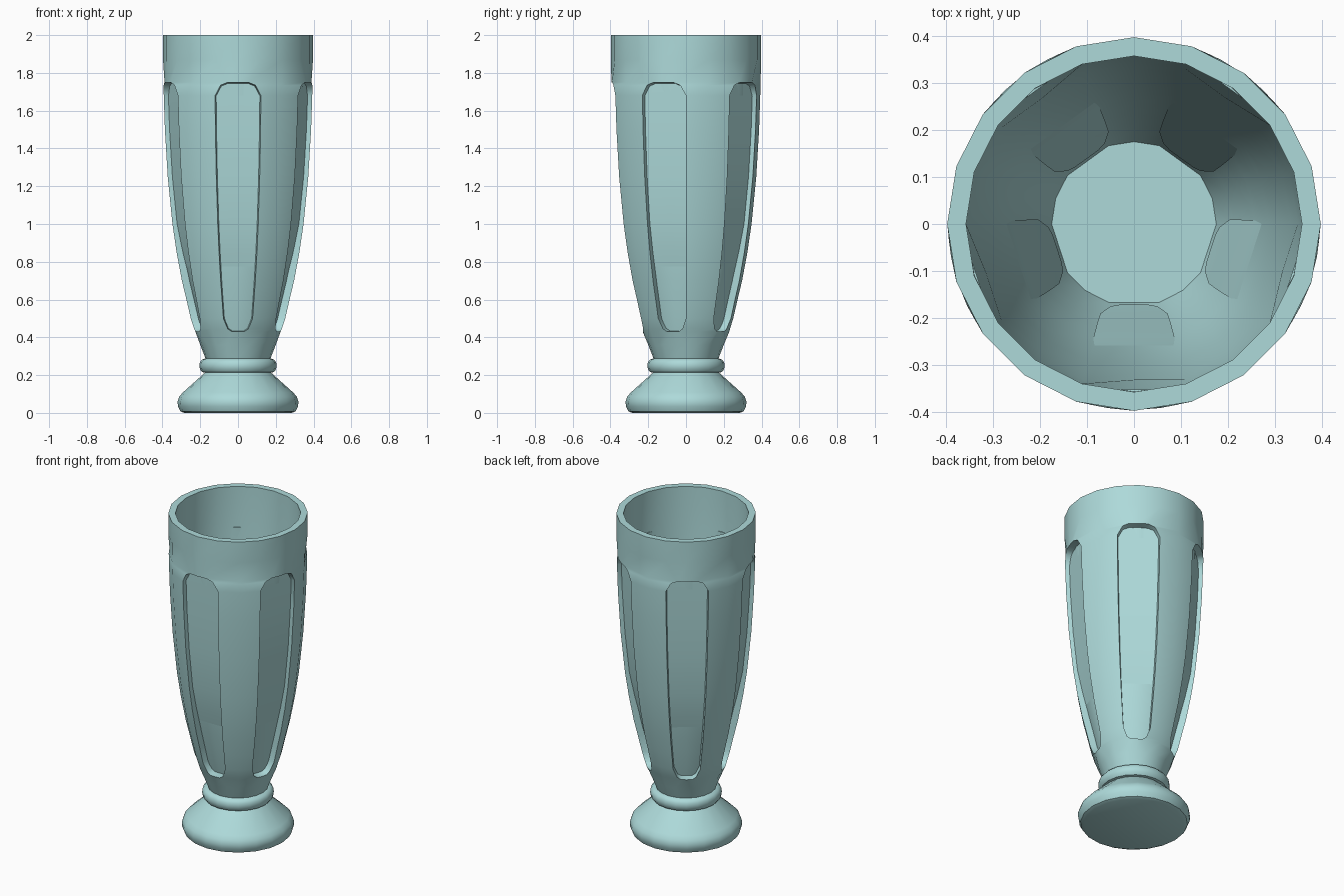
import bpy, bmesh, math
from mathutils import Vector

if "Cube" in bpy.data.objects:
    bpy.data.objects.remove(bpy.data.objects["Cube"])

SIDES = 20          # four columns per flute repeat, five flutes
C18 = math.cos(math.radians(18))

# Profiles as (radius, height)
foot = [(.285, 0), (.305, .008), (.318, .035), (.32, .06), (.312, .085), (.292, .108),
        (.175, .213), (.19, .216), (.202, .232), (.204, .25), (.202, .268), (.19, .283), (.172, .288)]
wall = [(.2, .36), (.229, .43), (.233, .445), (.25, .50), (.273, .6), (.297, .7), (.325, .85),
        (.347, 1.0), (.372, 1.25), (.387, 1.5), (.393, 1.68), (.395, 1.735), (.395, 1.75),
        (.397, 1.87), (.397, 2)]
inner = [(.357, 2), (.357, 1.75), (.348, 1.5), (.333, 1.25), (.307, 1.0), (.286, .85),
         (.257, .7), (.233, .6), (.21, .5), (.175, .38)]

# Half-width in degrees of the rounded flute ends
flute_half = {.43: 8, .445: 13.5, 1.735: 13.5, 1.75: 8}


def radius_at(z):
    for (r0, z0), (r1, z1) in zip(wall, wall[1:]):
        if z <= z1:
            return r0 + (r1 - r0) * (z - z0) / (z1 - z0)
    return wall[-1][0]


def add_ring(bm, r, z, half=18, flat=False):
    ring = []
    for i in range(SIDES):
        k = i % 4
        a = 18 * i
        if k == 1:
            a += half - 18
        elif k == 3:
            a -= half - 18
        rr = r * C18 if flat and k == 0 else r
        a = math.radians(a - 90)
        ring.append(bm.verts.new((rr * math.cos(a), rr * math.sin(a), z)))
    return ring


bm = bmesh.new()

# Lathe the foot, collar, outer wall and hollow inside as one closed skin
rings = [add_ring(bm, r, z) for r, z in foot]
rings += [add_ring(bm, r, z, flute_half.get(z, 18)) for r, z in wall]
rings += [add_ring(bm, r, z, 18, z < 1.75) for r, z in inner]
first = len(foot) + 1
last = len(foot) + len(wall) - 3
flutes = [[] for _ in range(5)]
for j, (a, b) in enumerate(zip(rings, rings[1:])):
    for i in range(SIDES):
        n = (i + 1) % SIDES
        f = bm.faces.new((a[i], a[n], b[n], b[i]))
        if first <= j < last and i % 4 in (0, 3):
            flutes[((i + 1) // 4) % 5].append(f)
bm.faces.new(rings[0][::-1])
bm.faces.new(rings[-1])
bm.normal_update()

# Sink the five flutes to flat-bottomed panels, deeper near the foot
for k, faces in enumerate(flutes):
    bmesh.ops.inset_region(bm, faces=faces, thickness=.006, use_even_offset=True)
    a = math.radians(72 * k - 90)
    out = Vector((math.cos(a), math.sin(a), 0))
    for v in {v for f in faces for v in f.verts}:
        z = v.co.z
        depth = .024 + .024 * max(0, min(1, (1.0 - z) / .4))
        v.co += out * (radius_at(z) * C18 - depth - v.co.dot(out))

bmesh.ops.recalc_face_normals(bm, faces=bm.faces)
mesh = bpy.data.meshes.new("fluted_glass")
bm.to_mesh(mesh)
bm.free()
glass = bpy.data.objects.new("fluted_glass", mesh)
bpy.context.collection.objects.link(glass)

# Pale aqua glass
mat = bpy.data.materials.new("aqua_glass")
mat.diffuse_color = (.42, .70, .70, 1)
mat.use_nodes = True
mat.node_tree.nodes["Principled BSDF"].inputs["Base Color"].default_value = mat.diffuse_color
mesh.materials.append(mat)

bpy.context.view_layer.objects.active = glass
glass.select_set(True)
bpy.ops.object.shade_smooth_by_angle(angle=math.radians(40))
